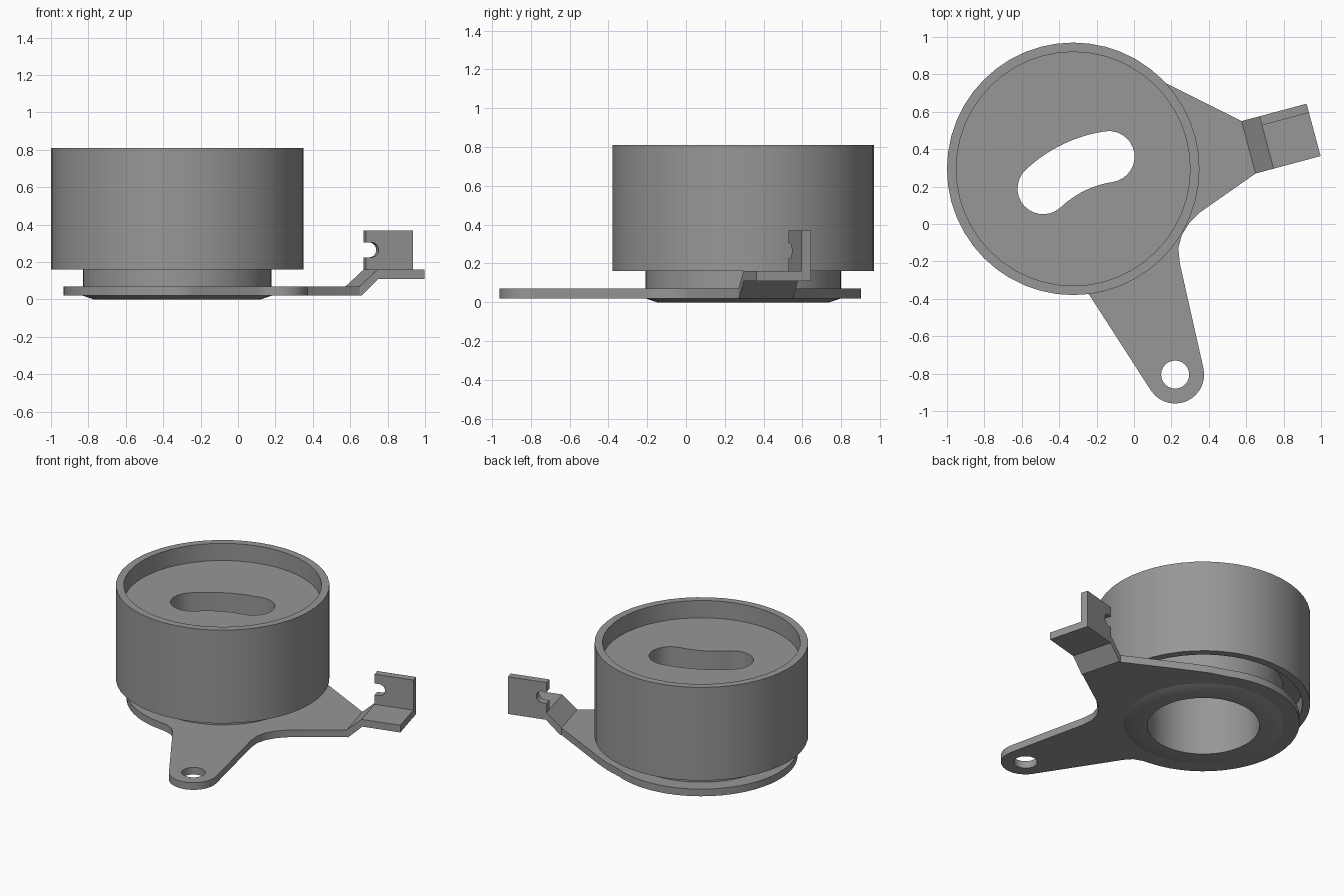
import bpy, bmesh
from math import sin, cos, pi, radians
from mathutils import Matrix, Vector

cube = bpy.data.objects.get("Cube")
if cube:
    bpy.data.objects.remove(cube, do_unlink=True)

# Single metal colour
GREY = (0.31, 0.31, 0.31, 1)
metal = bpy.data.materials.new("grey_metal")
metal.use_nodes = True
metal.diffuse_color = GREY
metal.node_tree.nodes["Principled BSDF"].inputs["Base Color"].default_value = GREY

CX, CY = -0.325, 0.295      # drum axis


def arc(cx, cy, r, a0, a1, n):
    """Points on an arc, angles in degrees."""
    return [(cx + r * cos(radians(a0 + (a1 - a0) * i / n)),
             cy + r * sin(radians(a0 + (a1 - a0) * i / n))) for i in range(n + 1)]


def circle(cx, cy, r, n):
    return arc(cx, cy, r, 0, 360, n)[:-1]


def finish(ob):
    ob.data.materials.clear()
    ob.data.materials.append(metal)
    bpy.ops.object.select_all(action='DESELECT')
    ob.select_set(True)
    bpy.context.view_layer.objects.active = ob
    bpy.ops.object.shade_smooth_by_angle(angle=radians(30))


def prism(name, loops, thickness, matrix):
    """Filled outline, with further loops as holes, extruded about its plane."""
    cu = bpy.data.curves.new(name, 'CURVE')
    cu.dimensions = '2D'
    cu.fill_mode = 'BOTH'
    cu.extrude = thickness / 2
    for loop in loops:
        sp = cu.splines.new('POLY')
        sp.points.add(len(loop) - 1)
        for p, (x, y) in zip(sp.points, loop):
            p.co = (x, y, 0, 1)
        sp.use_cyclic_u = True
    tmp = bpy.data.objects.new(name + "_outline", cu)
    bpy.context.collection.objects.link(tmp)
    bpy.context.view_layer.update()
    me = bpy.data.meshes.new_from_object(
        tmp.evaluated_get(bpy.context.evaluated_depsgraph_get()))
    bpy.data.objects.remove(tmp, do_unlink=True)
    bm = bmesh.new()
    bm.from_mesh(me)
    bmesh.ops.remove_doubles(bm, verts=bm.verts, dist=1e-4)
    bmesh.ops.recalc_face_normals(bm, faces=bm.faces)
    bm.to_mesh(me)
    bm.free()
    me.name = name
    ob = bpy.data.objects.new(name, me)
    ob.matrix_world = matrix
    bpy.context.collection.objects.link(ob)
    finish(ob)
    return ob


def lathe(name, profile, steps):
    bm = bmesh.new()
    vs = [bm.verts.new((r, 0, z)) for r, z in profile]
    es = [bm.edges.new(p) for p in zip(vs, vs[1:])]
    bmesh.ops.spin(bm, geom=vs + es, cent=(0, 0, 0), axis=(0, 0, 1),
                   angle=2 * pi, steps=steps)
    bmesh.ops.remove_doubles(bm, verts=bm.verts, dist=1e-4)
    bmesh.ops.recalc_face_normals(bm, faces=bm.faces)
    me = bpy.data.meshes.new(name)
    bm.to_mesh(me)
    bm.free()
    ob = bpy.data.objects.new(name, me)
    ob.location = (CX, CY, 0)
    bpy.context.collection.objects.link(ob)
    return ob


# Drum with recessed ends, neck, chamfered foot and central bore
drum = lathe("pulley_drum", [
    (0, 0.5), (0.355, 0.5), (0.355, 0), (0.445, 0), (0.505, 0.02),
    (0.505, 0.28), (0.625, 0.28), (0.625, 0.16), (0.675, 0.16),
    (0.675, 0.81), (0.625, 0.81), (0.625, 0.69), (0, 0.69)], 48)

# Curved slot cut through the drum floor
px, py, R, r, mid, half = -0.039, -0.283, 0.65, 0.137, 115.9, 17.5
a, b = mid - half, mid + half
(ax, ay), (bx, by) = arc(px, py, R, a, b, 1)
slot = (arc(px, py, R + r, a, b, 12)
        + arc(bx, by, r, b, b + 180, 14)[1:]
        + arc(px, py, R - r, b, a, 12)[1:]
        + arc(ax, ay, r, a - 180, a, 14)[1:-1])
cutter = prism("slot_cutter", [slot], 0.3, Matrix.Translation((0, 0, 0.6)))
cutter.hide_render = True
mod = drum.modifiers.new("slot", 'BOOLEAN')
mod.operation = 'DIFFERENCE'
mod.solver = 'EXACT'
mod.object = cutter
bpy.context.view_layer.objects.active = drum
bpy.ops.object.modifier_apply(modifier=mod.name)
bpy.data.objects.remove(cutter, do_unlink=True)
finish(drum)

# Base plate: disc, pivot lug and arm leading to the tab
outline = (arc(CX, CY, 0.608, 65, 264, 30)
           + [(-0.335, -0.317), (-0.275, -0.34), (-0.235, -0.385)]
           + arc(0.22, -0.805, 0.155, 213, 372.6, 14)
           + [(0.245, -0.21), (0.237, -0.13), (0.255, -0.06), (0.295, 0.005),
              (0.35, 0.06), (0.65, 0.27), (0.575, 0.55), (0.14, 0.768),
              (0.04, 0.813)])
prism("base_plate",
      [outline, circle(CX, CY, 0.42, 48), circle(0.22, -0.805, 0.075, 24)],
      0.05, Matrix.Translation((0, 0, 0.045)))

# Tab frame: local x runs outward along the tab, local y is up
c, s = cos(radians(15)), sin(radians(15))


def tab_frame(across):
    m = Matrix(((c, 0, s), (s, 0, -c), (0, 1, 0))).to_4x4()
    m.translation = Vector((0.65 - s * across, 0.27 + c * across, 0))
    return m


# Raised tab with its sloping bend
prism("raised_tab", [[(0, 0.02), (0.01, 0.02), (0.105, 0.11), (0.36, 0.11),
                      (0.36, 0.16), (0.1, 0.16), (0, 0.07)]],
      0.29, tab_frame(0.145))

# Upright ear with a round-ended notch
notch = arc(0.13, 0.265, 0.04, -90, 90, 10)
prism("notched_ear", [[(0.1, 0.16), (0.36, 0.16), (0.36, 0.37), (0.1, 0.37),
                       (0.1, 0.305)] + notch[::-1] + [(0.1, 0.225)]],
      0.05, tab_frame(0.265))
